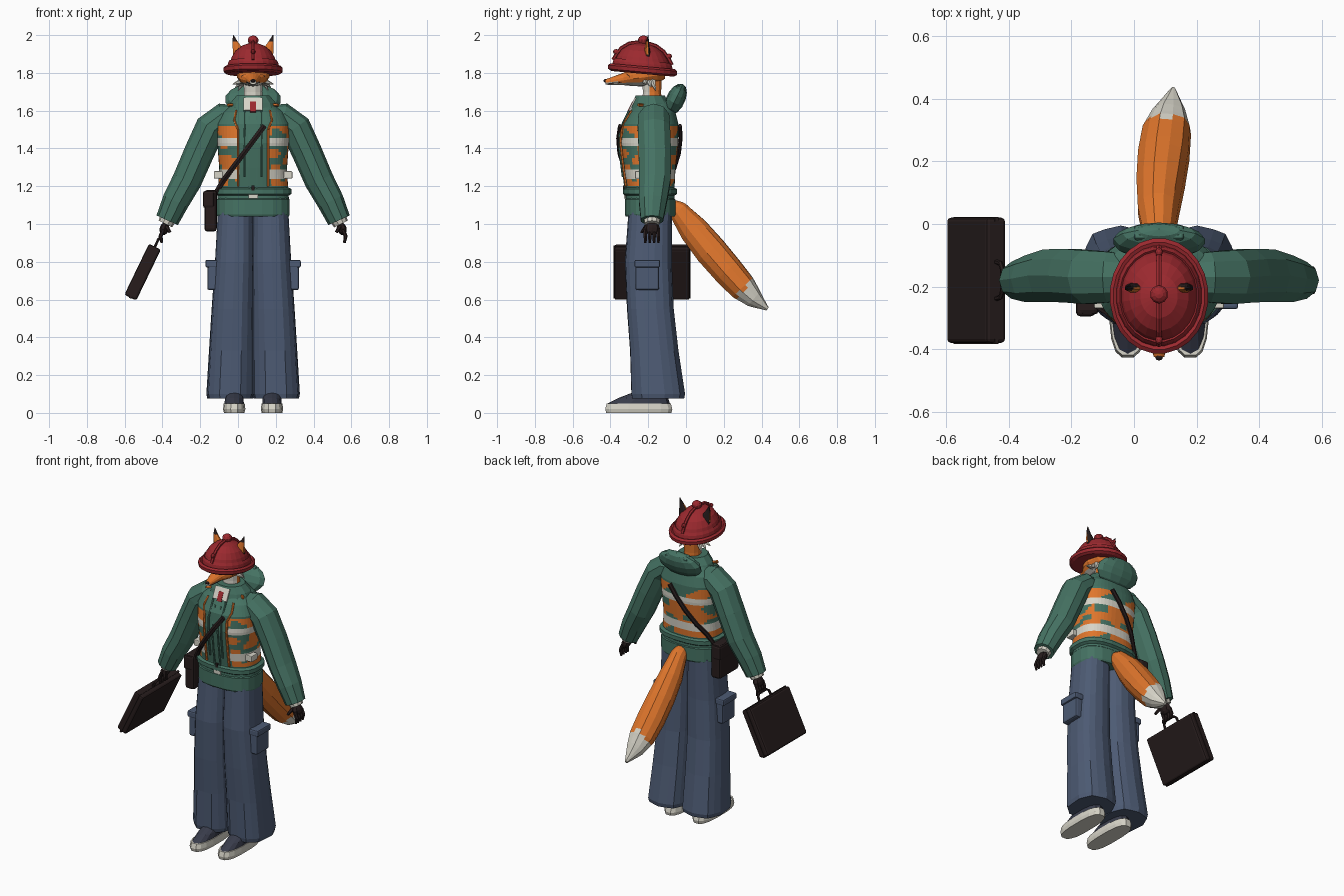
import bpy, bmesh, math
from mathutils import Vector, noise

if "Cube" in bpy.data.objects:
    bpy.data.objects.remove(bpy.data.objects["Cube"])

CX = 0.08  # body centre line


def colour(name, r, g, b):
    m = bpy.data.materials.new(name)
    m.use_nodes = True
    m.diffuse_color = (r, g, b, 1)
    bsdf = next(n for n in m.node_tree.nodes if n.type == 'BSDF_PRINCIPLED')
    bsdf.inputs["Base Color"].default_value = (r, g, b, 1)
    bsdf.inputs["Roughness"].default_value = 0.9
    return m


GREEN = colour("jacket_green", .06, .17, .125)
ORANGE = colour("fox_orange", .74, .18, .025)
WHITE = colour("off_white", .68, .66, .58)
RED = colour("hat_red", .33, .022, .028)
DENIM = colour("trouser_blue", .075, .105, .175)
DARK = colour("leather_dark", .02, .012, .012)
SLATE = colour("shoe_slate", .04, .045, .07)


def finish(bm, name, mats, rule=None):
    bmesh.ops.recalc_face_normals(bm, faces=bm.faces)
    if rule:
        for f in bm.faces:
            f.material_index = rule(f.calc_center_median())
    mesh = bpy.data.meshes.new(name)
    bm.to_mesh(mesh)
    bm.free()
    for m in mats:
        mesh.materials.append(m)
    ob = bpy.data.objects.new(name, mesh)
    bpy.context.collection.objects.link(ob)
    return ob


def sgnpow(a, p):
    return math.copysign(abs(a) ** p, a)


def loft(name, pts, mats, u=(1, 0, 0), v=None, n=10, power=2, rule=None, flute=0, sub=1):
    """Skin rounded sections (x, y, z, ru, rv); v is derived from the path unless given."""
    rows = [Vector(p) for p in pts]
    if sub > 1:
        rows = [a.lerp(b, k / sub) for a, b in zip(rows, rows[1:]) for k in range(sub)] + rows[-1:]
    bm = bmesh.new()
    u = Vector(u)
    rings = []
    for i, r in enumerate(rows):
        c = Vector(r[:3])
        t = Vector(rows[min(i + 1, len(rows) - 1)][:3]) - Vector(rows[max(i - 1, 0)][:3])
        w = Vector(v) if v else t.cross(u).normalized()
        ring = []
        for k in range(n):
            a = math.tau * (k + .5) / n
            s = 1 - flute * (k % 2) * i / len(rows)
            x = sgnpow(math.cos(a), 2 / power) * r[3] * s
            y = sgnpow(math.sin(a), 2 / power) * r[4] * s
            ring.append(bm.verts.new(c + u * x + w * y))
        rings.append(ring)
    for a, b in zip(rings, rings[1:]):
        for k in range(n):
            bm.faces.new((a[k], a[(k + 1) % n], b[(k + 1) % n], b[k]))
    bm.faces.new(rings[0])
    bm.faces.new(rings[-1])
    return finish(bm, name, mats, rule)


def box(name, loc, size, mat, rot=(0, 0, 0), bevel=0):
    bm = bmesh.new()
    bmesh.ops.create_cube(bm, size=1)
    bmesh.ops.scale(bm, vec=size, verts=bm.verts)
    if bevel:
        bmesh.ops.bevel(bm, geom=bm.edges[:], offset=bevel, segments=2, affect='EDGES', profile=.5)
    ob = finish(bm, name, [mat])
    ob.location, ob.rotation_euler = loc, rot
    return ob


def ball(name, loc, size, mat, rot=(0, 0, 0), u=12, v=7):
    bm = bmesh.new()
    bmesh.ops.create_uvsphere(bm, u_segments=u, v_segments=v, radius=1)
    bmesh.ops.scale(bm, vec=size, verts=bm.verts)
    ob = finish(bm, name, [mat])
    ob.location, ob.rotation_euler = loc, rot
    return ob


Y, Z = (0, 1, 0), (0, 0, 1)

# Jacket body: camouflage vest with two reflective bands and a plain front panel
TORSO = [(1.04, .185, .125, -.19), (1.13, .19, .13, -.19), (1.2, .185, .13, -.19), (1.3, .18, .14, -.195),
         (1.43, .19, .155, -.195), (1.53, .195, .15, -.19), (1.59, .17, .125, -.18), (1.65, .09, .08, -.17)]


def skin(x, z, side=-1, gap=.004):
    """Point on the jacket front (-1) or back (+1)."""
    for a, b in zip(TORSO, TORSO[1:]):
        if a[0] <= z <= b[0]:
            _, rx, ry, cy = Vector(a).lerp(Vector(b), (z - a[0]) / (b[0] - a[0]))
            k = max(0, 1 - abs((x - CX) / rx) ** 2.5) ** .4
            return (x, cy + side * (ry * k + gap), z)


def vest(c):
    if not 1.2 < c.z < 1.52 or (c.y < -.2 and abs(c.x - CX) < .075):
        return 0
    if abs(c.z - 1.26) < .022 or abs(c.z - 1.435) < .022:
        return 2
    return 0 if noise.noise(Vector((c.x * 11, c.y * 11, c.z * 17))) > .1 else 1


loft("jacket_body", [(CX, cy, z, rx, ry) for z, rx, ry, cy in TORSO], [GREEN, ORANGE, WHITE],
     v=Y, n=48, power=2.5, rule=vest, sub=8)
loft("jacket_hem", [(CX, -.19, z, r, r - .06) for z, r in ((1.04, .19), (1.05, .195), (1.13, .195), (1.14, .185))],
     [GREEN], v=Y, n=20, power=2.6)
loft("waist_cord", [(CX, -.19, z, r, r - .06) for z, r in ((1.15, .19), (1.16, .205), (1.185, .205), (1.195, .185))],
     [GREEN], v=Y, n=20, power=2.6)
loft("collar", [(CX, -.18, 1.58, .15, .12), (CX, -.185, 1.64, .125, .1), (CX, -.19, 1.68, .09, .08)],
     [GREEN], v=Y, n=12)
ball("hood", (CX, -.055, 1.66), (.15, .05, .09), GREEN, (-.45, 0, 0))
box("hood_opening", (CX, -.03, 1.715), (.16, .05, .03), GREEN, (-.45, 0, 0), .01)
for x in (-.02, .02):
    loft("zip_edge", [(*skin(CX + x, z, gap=.002), .006, .006) for z in (1.19, 1.3, 1.43, 1.57)], [GREEN], n=4)
box("zip_tag", (CX, -.325, 1.155), (.05, .008, .04), WHITE)
box("zip_puller", (CX, -.328, 1.19), (.015, .012, .025), DARK)
box("shirt_front", (CX, -.284, 1.635), (.1, .008, .075), WHITE, (-.45, 0, 0))
box("necktie", (CX, -.294, 1.62), (.032, .008, .06), RED, (-.45, 0, 0))

# Paired parts
for s, side in ((1, "left"), (-1, "right")):
    def X(d):
        return CX + s * d
    loft(side + "_sleeve", [(X(.06), -.17, 1.555, .07, .07), (X(.16), -.17, 1.56, .085, .08),
                            (X(.225), -.17, 1.51, .09, .082), (X(.285), -.165, 1.38, .09, .08),
                            (X(.35), -.165, 1.23, .088, .078), (X(.41), -.175, 1.12, .078, .072),
                            (X(.455), -.18, 1.02, .062, .062)], [GREEN], u=Y, n=10)
    loft(side + "_cuff", [(X(.45), -.18, 1.03, .045, .045), (X(.465), -.18, 1.0, .04, .04)], [WHITE], u=Y, n=10)
    ball(side + "_glove", (X(.47), -.18, .975), (.025, .042, .035), DARK, (0, -s * .3, 0), 8, 6)
    for k in range(4):
        y = -.215 + k * .023
        loft(side + "_finger", [(X(.475), y, .97, .011, .011), (X(.49), y, .935, .011, .011),
                                (X(.483), y, .9, .007, .007)], [DARK], u=Y, n=6)
    loft(side + "_thumb", [(X(.46), -.21, .99, .012, .012), (X(.44), -.235, .955, .008, .008)], [DARK], u=Y, n=6)

    # Wide trouser leg with cargo pocket
    loft(side + "_trouser_leg", [(X(.093), -.19, 1.06, .095, .115), (X(.098), -.2, .8, .105, .125),
                                 (X(.108), -.19, .55, .113, .125), (X(.115), -.17, .33, .12, .13),
                                 (X(.122), -.15, .1, .127, .145), (X(.122), -.15, .075, .122, .14)],
         [DENIM], v=Y, n=18, power=2.6, flute=.06)
    box(side + "_cargo_pocket", (X(.215), -.205, .725), (.055, .125, .15), DENIM, bevel=.01)
    box(side + "_pocket_flap", (X(.22), -.205, .79), (.065, .135, .04), DENIM, bevel=.008)

    # Shoe
    loft(side + "_shoe_sole", [(X(.1), -.25, 0, .055, .175), (X(.1), -.25, .02, .06, .18), (X(.1), -.25, .05, .056, .172)],
         [WHITE], v=Y, n=16, power=2.8)
    loft(side + "_shoe_upper", [(X(.1), -.25, .05, .052, .165), (X(.1), -.225, .08, .05, .13), (X(.1), -.17, .12, .045, .08)],
         [SLATE], v=Y, n=14, power=2.4)

    # Jacket trim
    loft(side + "_vest_piping", [(*skin(X(.08), z), .007, .007) for z in (1.2, 1.3, 1.43, 1.5)], [ORANGE], n=6)
    loft(side + "_yoke_piping", [(*skin(X(d), z), .006, .006) for d, z in ((.08, 1.5), (.1, 1.55), (.09, 1.6))],
         [ORANGE], n=6)
    box(side + "_collar_stripe", (X(.115), -.235, 1.63), (.012, .05, .012), ORANGE, (0, s * .3, s * .8))
    loft(side + "_drawstring", [(*skin(X(.045), z, gap=.008), .006, .006) for z in (1.25, 1.4, 1.5, 1.6)], [GREEN], n=6)
    box(side + "_band_tab", (X(.17), -.24, 1.26), (.075, .06, .04), WHITE, bevel=.005)

    # Ear, cheek tufts and eye
    loft(side + "_ear", [(X(.062), -.2, 1.85, .045, .022), (X(.078), -.205, 1.92, .032, .016),
                         (X(.095), -.205, 1.965, .015, .009), (X(.105), -.2, 2.0, .002, .002)], [ORANGE, DARK],
         v=Y, n=8, sub=3, rule=lambda c: int(c.z > 1.965 or c.y > -.203))
    for k in range(3):
        loft(side + "_cheek_tuft", [(X(.05), -.22 + .02 * k, 1.76, .02, .02),
                                    (X(.108 - .014 * k), -.21 + .025 * k, 1.74 - .017 * k, .002, .002)],
             [WHITE], u=Y, n=6)
    box(side + "_eye", (X(.048), -.306, 1.785), (.03, .008, .01), DARK, (0, s * .25, s * .7))

# Neck and head
loft("neck", [(CX, -.18, 1.6, .055, .055), (CX, -.18, 1.7, .05, .05), (CX, -.18, 1.79, .055, .055)], [ORANGE, WHITE],
     v=Y, n=12, rule=lambda c: int(c.y < -.2))
loft("head", [(CX, -.11, 1.8, .035, .03), (CX, -.15, 1.8, .075, .055), (CX, -.22, 1.79, .088, .062),
              (CX, -.28, 1.78, .075, .05), (CX, -.33, 1.768, .042, .033), (CX, -.39, 1.757, .027, .022),
              (CX, -.425, 1.752, .017, .014)], [ORANGE, WHITE], v=Z, n=14, sub=2,
     rule=lambda c: int(c.z < 1.752 and c.y < -.15))
ball("nose", (CX, -.425, 1.758), (.013, .012, .01), DARK, u=8, v=6)
loft("mouth", [(CX, -.41, 1.745, .024, .003), (CX, -.34, 1.75, .04, .003)], [DARK], v=Z, n=8)

# Hat: tiered brim, domed crown, ribs and knob
TILT = (0, 1, -.09)
HAT = [(.9, 1.795), (.99, 1.805), (1, 1.825), (.93, 1.835), (.87, 1.83), (.85, 1.85), (.8, 1.865), (.77, 1.86),
       (.73, 1.88), (.6, 1.915), (.38, 1.943), (.14, 1.957)]
loft("hat", [(CX, -.23, z, r * .158, r * .185) for r, z in HAT], [RED], v=TILT, n=24)
RIB = [(.84, 1.855), (.74, 1.89), (.6, 1.923), (.38, 1.95), (0, 1.965)]
for s, side in ((-1, "front"), (1, "back")):
    loft(side + "_hat_rib", [(CX, -.23 + s * r * .185, z - s * r * .0165, .01, .01) for r, z in RIB], [RED], n=6)
    ball(side + "_rib_end", (CX, -.23 + s * .14, 1.9 - s * .012), (.012, .016, .014), RED, u=8, v=6)
ball("hat_knob", (CX, -.225, 1.972), (.03, .03, .026), RED, u=10)

# Tail with pale tip
loft("tail", [(.08, -.09, 1.1, .035, .035), (.08, -.04, 1.07, .05, .055), (.078, .04, .97, .068, .08),
              (.085, .13, .86, .08, .088), (.095, .22, .755, .085, .085), (.105, .3, .665, .08, .077),
              (.113, .36, .605, .055, .052), (.125, .432, .55, .008, .01)], [ORANGE, WHITE], n=12, sub=4, flute=.08,
     rule=lambda c: int(c.y - c.z + .03 * math.sin(c.x * 130) > -.36))

# Shoulder bag and cross strap
box("shoulder_bag", (-.145, -.19, 1.07), (.065, .2, .22), DARK, bevel=.015)
box("bag_flap", (-.155, -.19, 1.13), (.06, .21, .09), DARK, bevel=.012)
for side, label in ((-1, "front"), (1, "back")):
    line = [(-.12, -.19 + side * .07, 1.16, .014, .01)]
    line += [(*skin(x, 1.52 + (x - .14) * 1.33, side, .012), .016, .01) for x in (-.08, -.03, .03, .09, .14)]
    loft(label + "_bag_strap", line, [DARK], u=(.8, 0, -.6), n=6)

# Briefcase hanging from the right hand
LEAN = .45
box("briefcase", (-.505, -.18, .745), (.07, .4, .3), DARK, (0, LEAN, 0), .012)
box("briefcase_seam", (-.505, -.18, .745), (.012, .406, .306), DARK, (0, LEAN, 0))
loft("briefcase_handle", [(-.44 + h * .43, -.18 + y, .88 + h * .9, .008, .008)
                          for y, h in ((-.06, -.01), (-.055, .03), (-.035, .045), (.035, .045), (.055, .03), (.06, -.01))],
     [DARK], u=(.9, 0, -.43), n=6)
